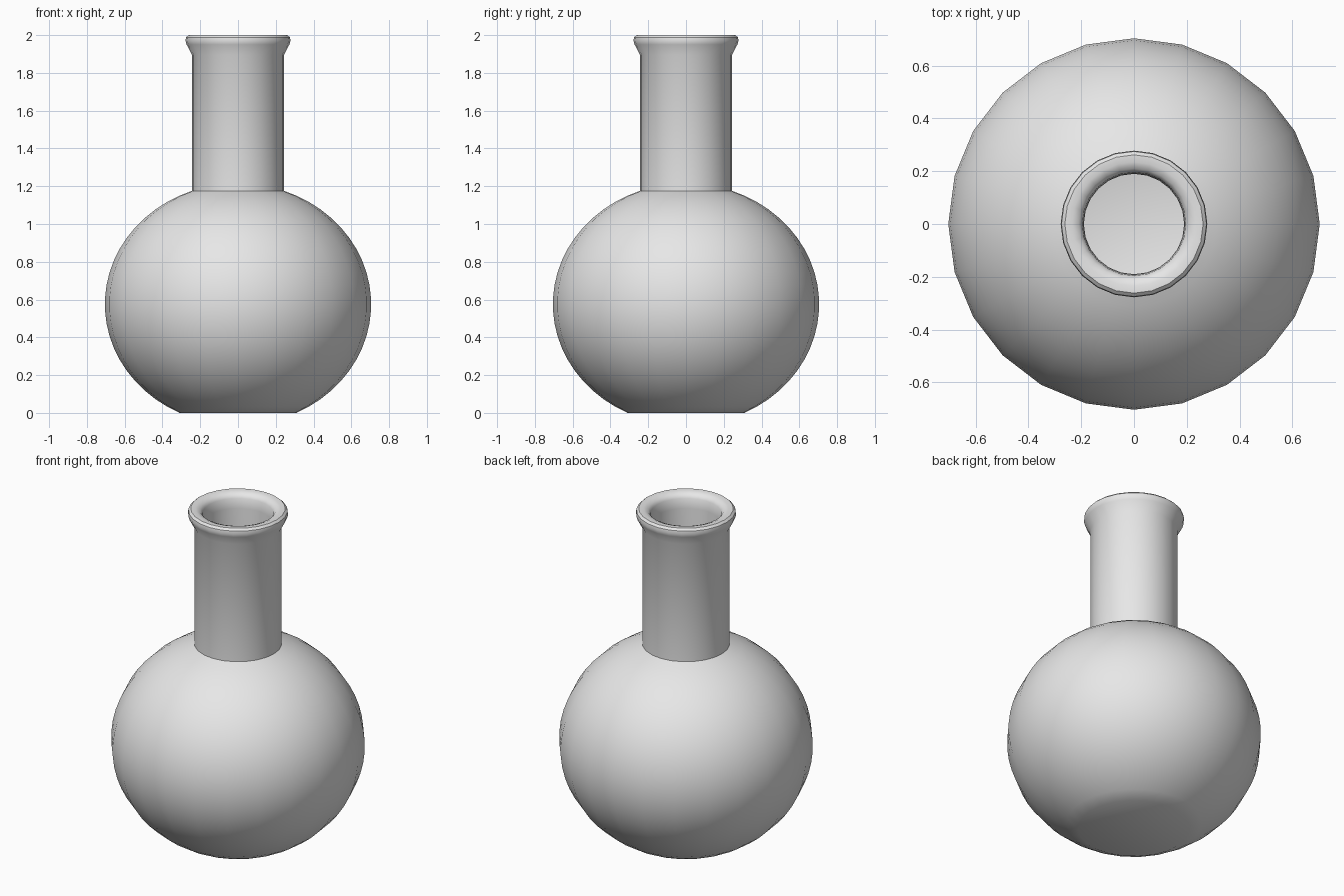
import bpy, bmesh
from math import sin, cos, pi, radians, sqrt, asin
from mathutils import Vector

cube = bpy.data.objects.get("Cube")
if cube:
    bpy.data.objects.remove(cube, do_unlink=True)

SIDES = 24

grey = bpy.data.materials.new("plain grey")
grey.use_nodes = True
grey.diffuse_color = (0.8, 0.8, 0.8, 1)
grey.node_tree.nodes["Principled BSDF"].inputs["Base Color"].default_value = (0.8, 0.8, 0.8, 1)


def lathe(name, profile):
    """Turn a closed-wall profile of (radius, height) points about the z axis."""
    bm = bmesh.new()
    verts = [bm.verts.new((r, 0, z)) for r, z in profile]
    edges = [bm.edges.new(pair) for pair in zip(verts, verts[1:])]
    bmesh.ops.spin(bm, geom=verts + edges, cent=(0, 0, 0), axis=(0, 0, 1),
                   angle=2 * pi, steps=SIDES, use_duplicate=False)
    bmesh.ops.remove_doubles(bm, verts=bm.verts, dist=0.0005)
    bmesh.ops.recalc_face_normals(bm, faces=bm.faces)
    mesh = bpy.data.meshes.new(name)
    bm.to_mesh(mesh)
    bm.free()
    mesh.materials.append(grey)
    obj = bpy.data.objects.new(name, mesh)
    bpy.context.collection.objects.link(obj)
    bpy.ops.object.select_all(action='DESELECT')
    obj.select_set(True)
    bpy.context.view_layer.objects.active = obj
    bpy.ops.object.shade_smooth_by_angle(angle=radians(35))
    return obj


def bulb_arc(width, height, low_r, top_r, steps=22):
    """Elliptical side wall from the base radius up to the neck radius."""
    start = asin(low_r / width) - pi / 2
    end = pi / 2 - asin(top_r / width)
    angles = [start + (end - start) * i / steps for i in range(steps + 1)]
    return [(width * cos(a), 0.575 + height * sin(a)) for a in angles]


# Round bulb: outer skin with flat base, hollow inner skin
outer = [(0, 0)] + bulb_arc(0.705, 0.64, 0.31, 0.243)
inner = bulb_arc(0.655, 0.59, 0.30, 0.19)
lathe("bulb", outer + inner[::-1] + [(0, inner[0][1])])

# Straight neck with a flared, rounded lip and an open bore
neck = [(0.243, 1.17), (0.243, 1.895)]
lip = [(0.272, 1.95), (0.278, 1.97), (0.275, 1.988), (0.262, 2.0),
       (0.235, 2.0), (0.21, 1.99), (0.196, 1.97), (0.192, 1.91)]
lathe("neck_and_lip", neck + lip + [(0.192, 1.12)])
